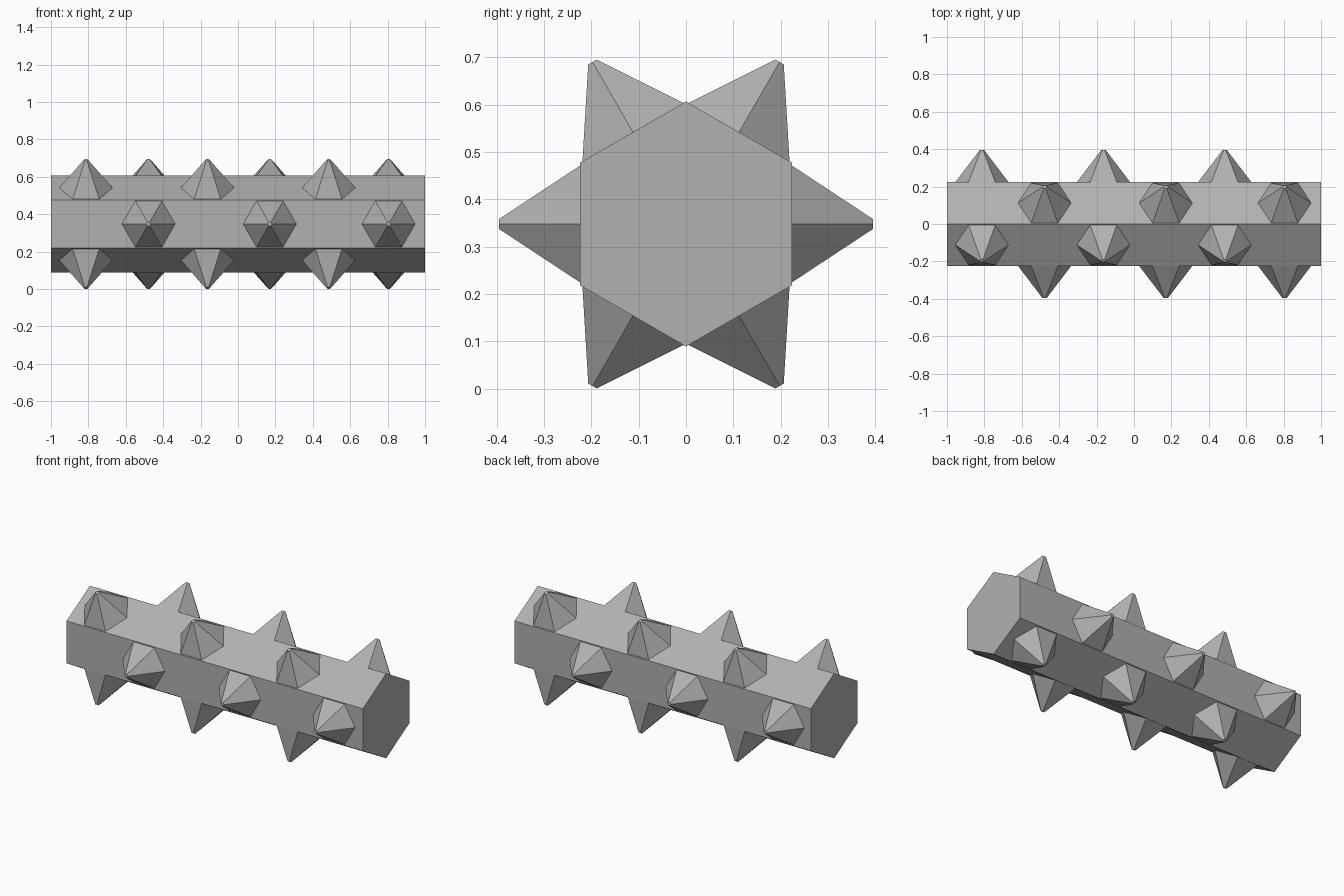
import bpy, bmesh
from math import sin, cos, pi
from mathutils import Vector

if "Cube" in bpy.data.objects:
    bpy.data.objects.remove(bpy.data.objects["Cube"])

CENTRE = Vector((0, 0, 0.348))
APOTHEM = 0.224

# Darker grey for all parts
grey = bpy.data.materials.new("dark_grey")
grey.diffuse_color = (0.44, 0.44, 0.44, 1)
grey.use_nodes = True
grey.node_tree.nodes["Principled BSDF"].inputs["Base Color"].default_value = grey.diffuse_color


def hex_loft(name, start, end, r0, r1, u, v):
    """Flat-faced hexagonal frustum; the first corner points along u."""
    bm = bmesh.new()
    rings = []
    for c, r in ((start, r0), (end, r1)):
        rings.append([bm.verts.new(c + r * (cos(i * pi / 3) * u + sin(i * pi / 3) * v))
                      for i in range(6)])
    a, b = rings
    bm.faces.new(a)
    bm.faces.new(b)
    for i in range(6):
        j = (i + 1) % 6
        bm.faces.new((a[i], a[j], b[j], b[i]))
    bmesh.ops.recalc_face_normals(bm, faces=bm.faces)
    mesh = bpy.data.meshes.new(name)
    bm.to_mesh(mesh)
    bm.free()
    mesh.materials.append(grey)
    obj = bpy.data.objects.new(name, mesh)
    bpy.context.collection.objects.link(obj)
    return obj


X, Y, Z = Vector((1, 0, 0)), Vector((0, 1, 0)), Vector((0, 0, 1))

# Hexagonal bar with an edge at the top
hex_loft("bar", CENTRE - X, CENTRE + X, APOTHEM / cos(pi / 6), APOTHEM / cos(pi / 6), Z, Y)

# Three blunt spikes per side, staggered on alternate sides
rows = ((-0.813, -0.163, 0.485), (-0.478, 0.17, 0.805))
for side in range(6):
    a = side * pi / 3
    out = Vector((0, cos(a), sin(a)))
    for x in rows[side % 2]:
        base = CENTRE + x * X
        hex_loft("spike", base + out * (APOTHEM - 0.001), base + out * 0.395,
                 0.143, 0.012, X, X.cross(out))
